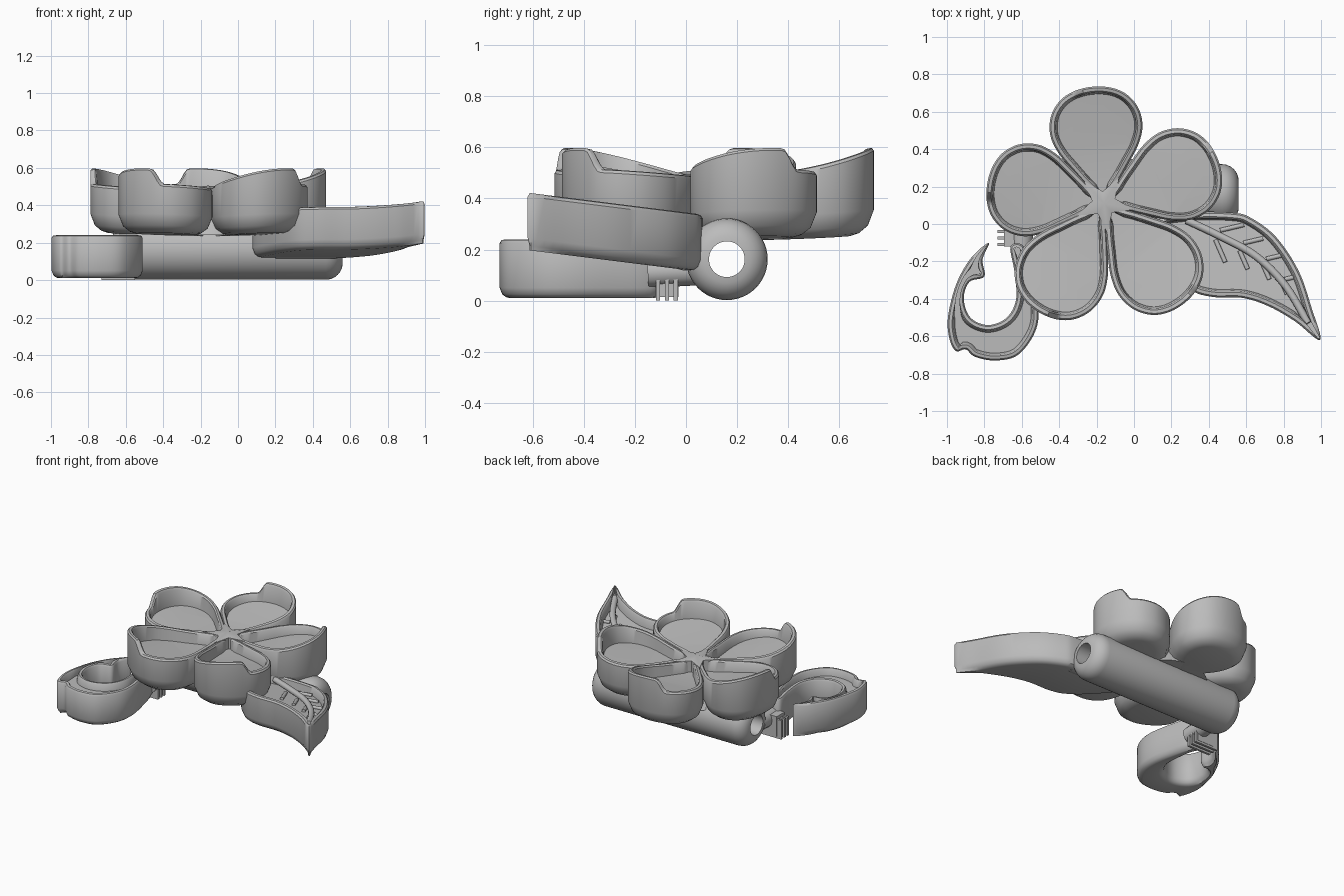
import bpy, bmesh, math
from mathutils import Vector

cube = bpy.data.objects.get("Cube")
if cube:
    bpy.data.objects.remove(cube)

grey = bpy.data.materials.new("plain grey")
GREY = (0.5, 0.5, 0.5, 1)
grey.use_nodes = True
grey.diffuse_color = GREY
grey.node_tree.nodes["Principled BSDF"].inputs["Base Color"].default_value = GREY


def finish(name, bm, angle=35):
    """Turn a bmesh into a shaded object."""
    bmesh.ops.recalc_face_normals(bm, faces=bm.faces)
    mesh = bpy.data.meshes.new(name)
    bm.to_mesh(mesh)
    bm.free()
    mesh.materials.append(grey)
    obj = bpy.data.objects.new(name, mesh)
    bpy.context.collection.objects.link(obj)
    bpy.ops.object.select_all(action='DESELECT')
    obj.select_set(True)
    bpy.context.view_layer.objects.active = obj
    bpy.ops.object.shade_smooth_by_angle(angle=math.radians(angle))
    return obj


def spline(points, steps=6, closed=True):
    """Smooth path through the points."""
    pts = [Vector(p) for p in points]
    n, out = len(pts), []
    for i in range(n if closed else n - 1):
        if closed:
            a, b, c, d = (pts[(i + k) % n] for k in (-1, 0, 1, 2))
        else:
            a, b, c, d = (pts[min(max(i + k, 0), n - 1)] for k in (-1, 0, 1, 2))
        for s in range(steps):
            t = s / steps
            out.append(b + (c - a) * t / 2 + (2 * a - 5 * b + 4 * c - d) * t * t / 2
                       + (3 * b - a - 3 * c + d) * t ** 3 / 2)
    return out if closed else out + [pts[-1]]


def inset_rule(outline):
    """Inward offset that stays inside narrow tips."""
    n = len(outline)
    area = sum(outline[i - 1].cross(outline[i]) for i in range(n))
    side = 1 if area > 0 else -1
    inward, room = [], []
    for i, p in enumerate(outline):
        t = (outline[(i + 1) % n] - outline[i - 1]).normalized()
        normal = Vector((-t.y, t.x)) * side
        gaps = [(q - p).length for q in outline
                if (q - p).length > 1e-6 and (q - p).normalized().dot(normal) > 0.8]
        inward.append(normal)
        room.append(0.35 * min(gaps, default=1))
    return lambda d: [p + v * min(d, r) for p, v, r in zip(outline, inward, room)]


def tray(name, points, rings):
    """Hollow dish: rings of (inset, height rule) from underside to floor."""
    outline = spline(points)
    inset = inset_rule(outline)
    bm = bmesh.new()
    loops = [[bm.verts.new((p.x, p.y, height(p.x, p.y))) for p in inset(d)]
             for d, height in rings]
    n = len(outline)
    for low, high in zip(loops, loops[1:]):
        for i in range(n):
            j = (i + 1) % n
            bm.faces.new((low[i], low[j], high[j], high[i]))
    caps = [bm.faces.new(loops[0]), bm.faces.new(loops[-1])]
    bm.normal_update()
    bmesh.ops.triangulate(bm, faces=caps)
    return finish(name, bm)


def dish_rings(bottom, rim, floor, width=0.03, corner=0.05):
    """Rounded underside, upright wall, rounded rim and sunk floor."""
    def up(rule, dz):
        return lambda x, y: rule(x, y) + dz
    return [(corner * 1.6, bottom), (corner, up(bottom, corner * 0.15)),
            (corner * 0.4, up(bottom, corner * 0.6)), (0, up(bottom, corner * 1.6)),
            (0, up(rim, -0.015)), (width * 0.25, up(rim, -0.003)),
            (width * 0.75, rim), (width, up(rim, -0.01)), (width + 0.008, floor)]


def rod(name, path, radius):
    """Round bar along a path."""
    curve = bpy.data.curves.new(name, 'CURVE')
    curve.dimensions = '3D'
    curve.bevel_depth = radius
    curve.bevel_resolution = 4
    curve.use_fill_caps = True
    line = curve.splines.new('POLY')
    line.points.add(len(path) - 1)
    for point, co in zip(line.points, path):
        point.co = (*co, 1)
    curve.materials.append(grey)
    obj = bpy.data.objects.new(name, curve)
    bpy.context.collection.objects.link(obj)
    return obj


def box(name, centre, size):
    bm = bmesh.new()
    bmesh.ops.create_cube(bm, size=1)
    for v in bm.verts:
        v.co = Vector(centre) + v.co * Vector(size)
    return finish(name, bm)


# Five petals, each with its own turn and length; one side of the tip curls up
CENTRE = Vector((-0.16, 0.11, 0))
half = [(0.1, 0.078), (0.2, 0.15), (0.3, 0.215), (0.4, 0.248),
        (0.5, 0.235), (0.58, 0.18), (0.625, 0.1)]
petal = [(0.02, 0)] + [(t, -s) for t, s in half] + [(0.64, 0)] + half[::-1]


def petal_rim(t, s):
    f = min(max((s - 0.04) / 0.07, 0), 1)
    curl = 1 - 0.72 * f * f * (3 - 2 * f)
    return 0.485 + 0.29 * t * t * curl


petal_rings = dish_rings(lambda t, s: 0.235 + 0.06 * t * t, petal_rim,
                         lambda t, s: 0.41 + 0.16 * t * t, 0.034, 0.06)
TURNS = [(21, 1.02), (96, 0.98), (170, 0.99), (239, 1.06), (309, 1.07)]
for k, (turn, length) in enumerate(TURNS):
    obj = tray(f"petal_{k + 1}", petal, petal_rings)
    obj.location = CENTRE
    obj.rotation_euler.z = math.radians(turn)
    obj.scale.x = length

# Raised star and the solid core beneath it
bm = bmesh.new()
ring = []
for k in range(10):
    r, a = (0.065 if k % 2 else 0.16), math.radians(60 + 36 * k)
    ring.append((CENTRE.x + r * math.cos(a), CENTRE.y + r * math.sin(a)))
low = [bm.verts.new((x, y, 0.4)) for x, y in ring]
top = [bm.verts.new((x, y, 0.49)) for x, y in ring]
peak = bm.verts.new((CENTRE.x, CENTRE.y, 0.505))
for i in range(10):
    j = (i + 1) % 10
    bm.faces.new((low[i], low[j], top[j], top[i]))
    bm.faces.new((top[i], top[j], peak))
bm.faces.new(low)
finish("flower_star", bm)
bm = bmesh.new()
bmesh.ops.create_cone(bm, cap_ends=True, segments=40, radius1=0.28, radius2=0.2, depth=0.14)
bmesh.ops.translate(bm, verts=bm.verts, vec=CENTRE + Vector((0, 0, 0.31)))
finish("flower_core", bm)

# Hollow tube under the flower
TUBE_Y, TUBE_Z, R, HOLE = 0.16, 0.162, 0.16, 0.07
END, START, ROUND = 0.56, -0.67, 0.09
arc = [(math.sin(a), math.cos(a)) for a in (math.pi / 2 * k / 6 for k in range(7))]
profile = [(END - ROUND + ROUND * s, R - ROUND + ROUND * c) for s, c in arc]
profile += [(END, HOLE), (START, HOLE)]
profile += [(START + ROUND - ROUND * s, R - ROUND + ROUND * c) for s, c in arc[::-1]]
bm = bmesh.new()
SEG = 48
loops = []
for k in range(SEG):
    a = math.tau * k / SEG
    loops.append([bm.verts.new((x, TUBE_Y + r * math.cos(a), TUBE_Z + r * math.sin(a)))
                  for x, r in profile])
for k in range(SEG):
    a, b = loops[k - 1], loops[k]
    for i in range(len(profile)):
        bm.faces.new((a[i - 1], a[i], b[i], b[i - 1]))
bmesh.ops.remove_doubles(bm, verts=bm.verts, dist=1e-5)
finish("tube", bm)

# Leaf dish with midrib and veins
leaf = [(0.08, 0), (0.18, -0.22), (0.3, -0.35), (0.42, -0.39), (0.58, -0.395), (0.72, -0.44),
        (0.86, -0.52), (0.995, -0.62), (0.95, -0.45), (0.88, -0.25), (0.76, -0.07),
        (0.63, 0.03), (0.53, 0.06), (0.3, 0.06)]


def leaf_top(x, y):
    return 0.345 - 0.125 * y


def leaf_floor(x, y):
    return leaf_top(x, y) - 0.06


def on_leaf(p, lift):
    return (p.x, p.y, leaf_floor(p.x, p.y) + lift)


tray("leaf", leaf, dish_rings(lambda x, y: 0.12 - 0.125 * y, leaf_top, leaf_floor, 0.035, 0.03))
rod("leaf_stalk", [(0.2, 0, 0.2), (0.53, 0, 0.2)], 0.085)
midrib = spline([(0.28, 0.02), (0.45, -0.06), (0.65, -0.17), (0.81, -0.33), (0.93, -0.53)],
                closed=False)
rod("leaf_midrib", [on_leaf(p, 0.03) for p in midrib], 0.02)
for k in range(5):
    root = midrib[5 + 4 * k]
    size = 1 - 0.18 * k
    for side, way in (("lower", Vector((0.07, -0.16))), ("upper", Vector((0.17, 0.04)))):
        ends = [root + way * size * f for f in (0.25, 1)]
        rod(f"leaf_{side}_vein_{k + 1}", [on_leaf(p, 0.005) for p in ends], 0.012)

# Curled hook dish
hook = [(-0.775, -0.1), (-0.87, -0.18), (-0.95, -0.32), (-0.995, -0.5), (-0.985, -0.62),
        (-0.95, -0.68), (-0.9, -0.67), (-0.85, -0.71), (-0.74, -0.73), (-0.62, -0.7),
        (-0.53, -0.58), (-0.51, -0.45), (-0.54, -0.28), (-0.59, -0.12), (-0.66, -0.12),
        (-0.64, -0.25), (-0.63, -0.4), (-0.68, -0.5), (-0.78, -0.54), (-0.875, -0.5),
        (-0.91, -0.4), (-0.88, -0.31), (-0.8, -0.28), (-0.81, -0.19)]
tray("hook", hook, dish_rings(lambda x, y: 0.01, lambda x, y: 0.24, lambda x, y: 0.19,
                              0.032, 0.025))

# Neck and ridged clip joining the hook to the tube
rod("hook_neck", [(-0.6, 0.05, 0.12), (-0.6, -0.15, 0.11)], 0.06)
box("clip_block", (-0.63, -0.075, 0.085), (0.13, 0.09, 0.14))
for k in range(3):
    box(f"clip_ridge_{k + 1}", (-0.64, -0.11 + 0.035 * k, 0.068), (0.18, 0.016, 0.135))
